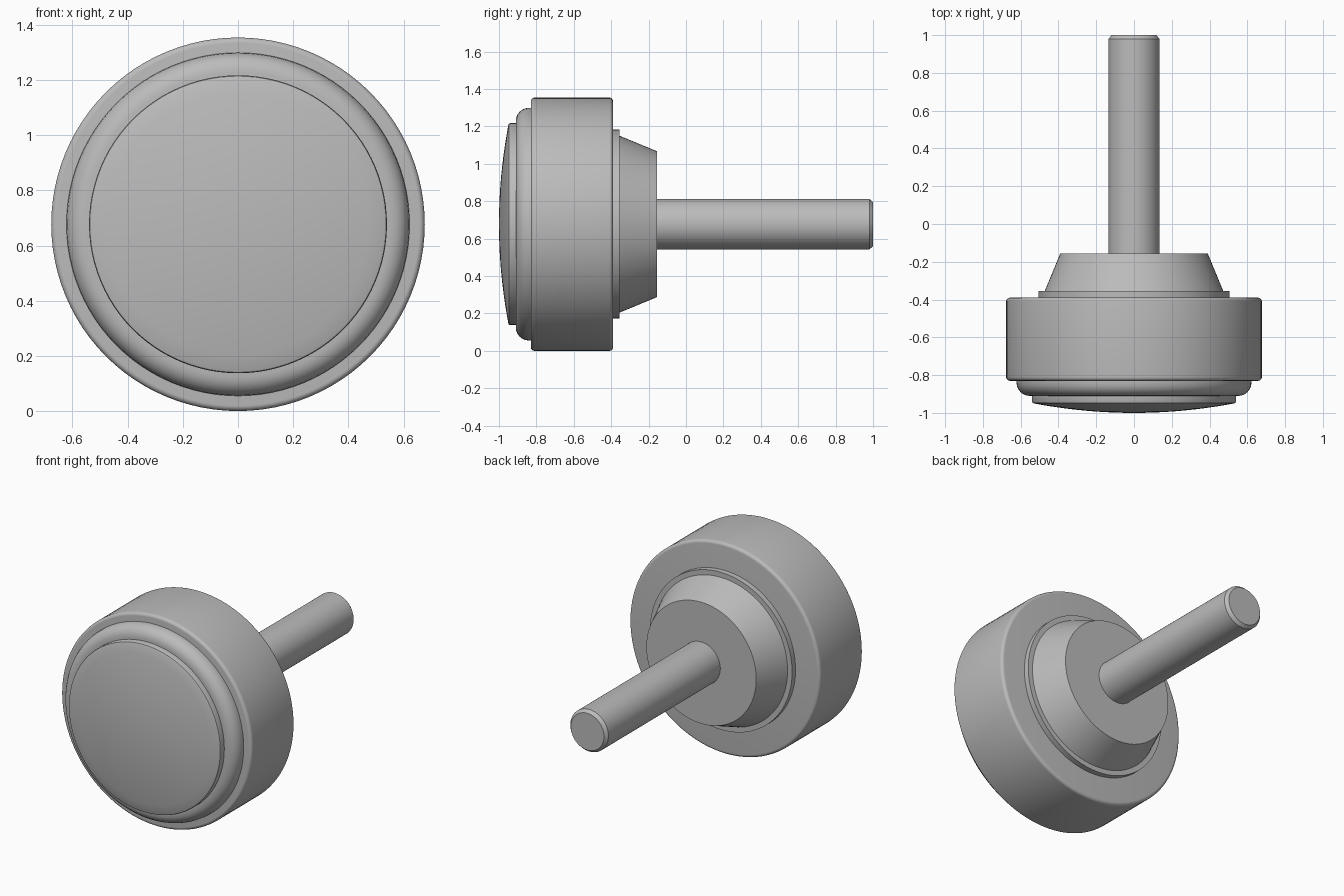
import bpy
import bmesh
from math import pi, sin, cos, radians
from mathutils import Vector, Matrix

cube = bpy.data.objects.get("Cube")
if cube:
    bpy.data.objects.remove(cube, do_unlink=True)

AXIS_HEIGHT = 0.677
SIDES = 96

grey = bpy.data.materials.new("plain_grey")
grey.use_nodes = True
colour = (0.5, 0.5, 0.5, 1)
grey.diffuse_color = colour
grey.node_tree.nodes["Principled BSDF"].inputs["Base Color"].default_value = colour


def fillet(r, y, size, front, steps=6):
    """Quarter-round outer corner at radius r, listed from front to back."""
    arc = []
    for i in range(steps + 1):
        a = pi / 2 * i / steps
        if front:
            arc.append((r - size + size * sin(a), y + size - size * cos(a)))
        else:
            arc.append((r - size + size * cos(a), y - size + size * sin(a)))
    return arc


def lathe(name, profile):
    """Revolve (radius, y) points around the horizontal axis."""
    bm = bmesh.new()
    verts = [bm.verts.new((r, y, 0)) for r, y in profile]
    edges = [bm.edges.new(pair) for pair in zip(verts, verts[1:])]
    bmesh.ops.spin(bm, geom=verts + edges, cent=(0, 0, 0), axis=(0, 1, 0),
                   angle=2 * pi, steps=SIDES, use_duplicate=False)
    bmesh.ops.remove_doubles(bm, verts=bm.verts, dist=0.0001)
    bmesh.ops.recalc_face_normals(bm, faces=bm.faces)
    mesh = bpy.data.meshes.new(name)
    bm.to_mesh(mesh)
    bm.free()
    mesh.materials.append(grey)
    obj = bpy.data.objects.new(name, mesh)
    obj.location.z = AXIS_HEIGHT
    bpy.context.collection.objects.link(obj)
    bpy.ops.object.select_all(action="DESELECT")
    obj.select_set(True)
    bpy.context.view_layer.objects.active = obj
    bpy.ops.object.shade_smooth_by_angle(angle=radians(30))
    return obj


# Shallow domed front cap
dome = [(0.53 * i / 10, -1 + 0.05 * (i / 10) ** 2) for i in range(11)]
lathe("front_cap", dome + [(0.537, -0.947), (0.54, -0.94), (0.54, -0.9), (0, -0.9)])

# Rounded step behind the cap
lathe("rounded_step", [(0, -0.91)] + fillet(0.622, -0.91, 0.07, True)
      + [(0.622, -0.8), (0, -0.8)])

# Main drum with softened rims
lathe("main_drum", [(0, -0.83)] + fillet(0.677, -0.83, 0.02, True)
      + fillet(0.677, -0.39, 0.02, False) + [(0, -0.39)])

# Thin flange and tapered hub
lathe("rear_flange", [(0, -0.4), (0.505, -0.4), (0.505, -0.355), (0, -0.355)])
lathe("tapered_hub", [(0, -0.37), (0.479, -0.37), (0.39, -0.155), (0, -0.155)])

# Long shaft with a chamfered end
lathe("shaft", [(0, -0.2), (0.135, -0.2), (0.135, 0.98), (0.118, 1), (0, 1)])
